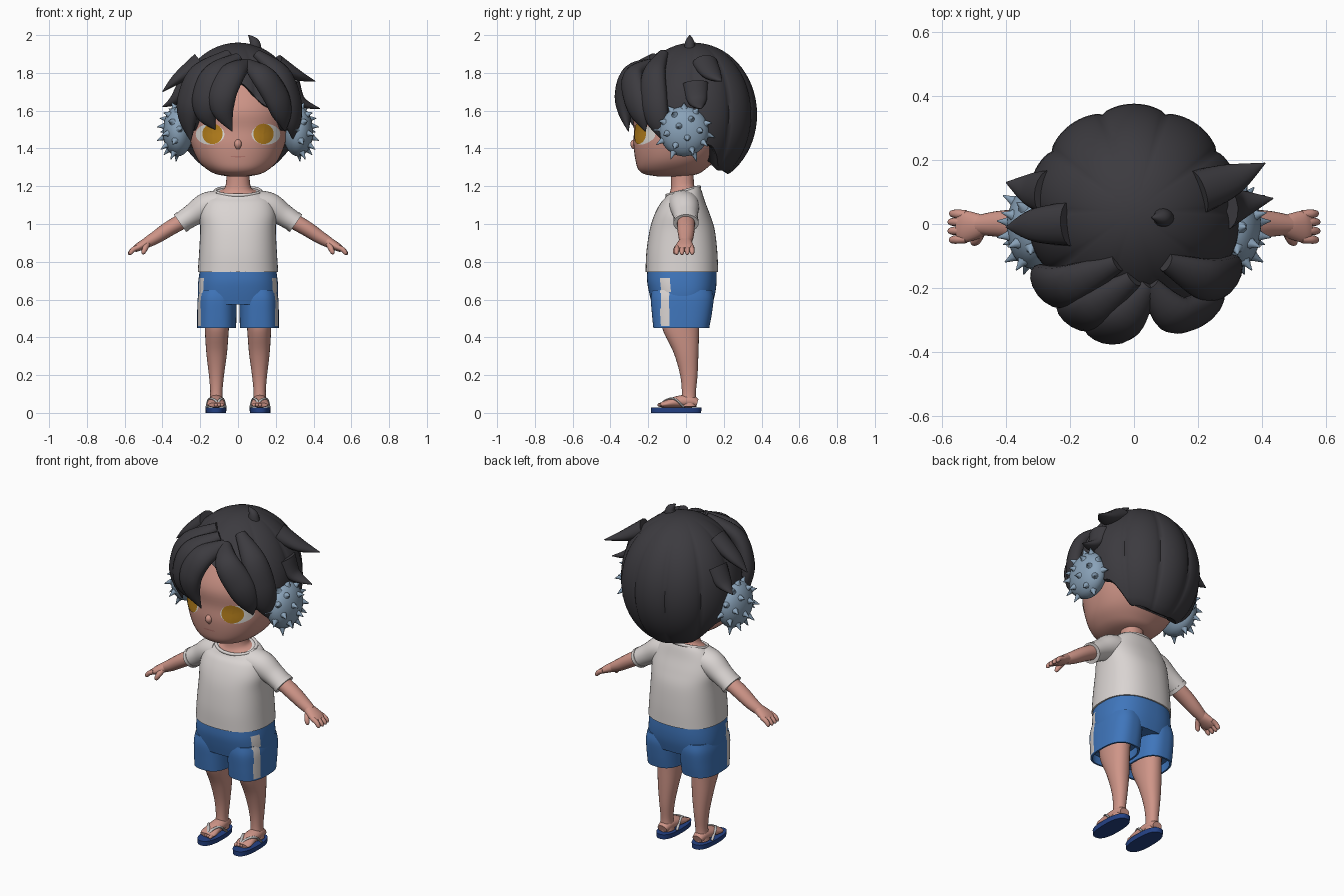
import bpy, math
from mathutils import Vector
from mathutils.bvhtree import BVHTree

if "Cube" in bpy.data.objects:
    bpy.data.objects.remove(bpy.data.objects["Cube"])


def material(name, rgb):
    m = bpy.data.materials.new(name)
    m.diffuse_color = (*rgb, 1)
    m.use_nodes = True
    m.node_tree.nodes["Principled BSDF"].inputs["Base Color"].default_value = m.diffuse_color
    return m


SKIN = material("skin", (0.62, 0.30, 0.245))
HAIR = material("charcoal hair", (0.045, 0.043, 0.050))
WHITE = material("white cloth", (0.70, 0.66, 0.645))
BLUE = material("shorts blue", (0.05, 0.18, 0.50))
NAVY = material("sandal navy", (0.018, 0.055, 0.24))
FLUFF = material("pale blue fluff", (0.25, 0.36, 0.48))
STRAP = material("strap grey", (0.52, 0.50, 0.50))
EYE = material("eye white", (0.75, 0.73, 0.70))
AMBER = material("amber", (0.48, 0.22, 0.012))
LIP = material("lip", (0.50, 0.20, 0.17))


def make(name, verts, faces, mats, mirror=False):
    me = bpy.data.meshes.new(name)
    me.from_pydata([tuple(v) for v in verts], [], faces)
    for m in mats:
        me.materials.append(m)
    me.polygons.foreach_set("use_smooth", [True] * len(me.polygons))
    me.set_sharp_from_angle(angle=math.radians(50))
    ob = bpy.data.objects.new(name, me)
    bpy.context.collection.objects.link(ob)
    if mirror:
        mod = ob.modifiers.new("mirror", 'MIRROR')
        mod.use_mirror_merge = False
    return ob


def skin_rows(name, rows, mat, mirror=False, extra=()):
    """Bridge closed rows of points and cap both ends."""
    n = len(rows[0])
    faces = [(r * n + i, r * n + (i + 1) % n, (r + 1) * n + (i + 1) % n, (r + 1) * n + i)
             for r in range(len(rows) - 1) for i in range(n)]
    last = (len(rows) - 1) * n
    faces += [tuple(range(n))[::-1], tuple(range(last, last + n))]
    return make(name, [p for r in rows for p in r], faces, [mat, *extra], mirror)


def spline(keys, steps):
    """Catmull-Rom through tuples of equal length."""
    out = []
    for i in range(len(keys) - 1):
        q = [keys[max(0, min(len(keys) - 1, i + j))] for j in (-1, 0, 1, 2)]
        for s in range(steps):
            t = s / steps
            out.append([0.5 * (2 * b + (c - a) * t + (2 * a - 5 * b + 4 * c - d) * t * t
                               + (3 * b - a - 3 * c + d) * t ** 3) for a, b, c, d in zip(*q)])
    return out + [list(keys[-1])]


def loft(name, secs, mat, power=2.2, steps=5, n=48, lip=0, mirror=False, extra=()):
    """Stack of superellipses, section = (cx, cy, z, half_x, half_y, tilt)."""
    secs = spline(secs, steps)
    if lip:  # hollow hem at the bottom
        x, y, z, a, b, k = secs[0]
        secs = [[x, y, z + 0.05, a - lip, b - lip, k], [x, y, z, a - lip, b - lip, k]] + secs
    rows = []
    for x, y, z, a, b, k in secs:
        row = []
        for i in range(n):
            c, s = math.cos(math.tau * i / n), math.sin(math.tau * i / n)
            px = a * math.copysign(abs(c) ** (2 / power), c)
            py = b * math.copysign(abs(s) ** (2 / power), s)
            row.append(Vector((x + px, y + py, z + k * py)))
        rows.append(row)
    return skin_rows(name, rows, mat, mirror, extra)


def tube(name, keys, mat, centre=None, steps=6, n=16, blunt=False, mirror=False):
    """Sweep of flattened ellipses, key = (x, y, z, half_width, half_depth)."""
    ks = spline(keys, steps)
    ps = [Vector(k[:3]) for k in ks]
    rows = []
    for j, k in enumerate(ks):
        t = (ps[min(j + 1, len(ps) - 1)] - ps[max(j - 1, 0)]).normalized()
        up = ps[j] - Vector(centre) if centre else Vector((0, 0, 1))
        up = (up - t * up.dot(t)).normalized()
        side = up.cross(t)
        f = j / (len(ks) - 1)
        sc = math.sqrt(max(0.03, 1 - ((f - 0.7) / 0.3) ** 2)) if blunt and f > 0.7 else 1
        rows.append([ps[j] + side * (max(k[3], .002) * sc * math.cos(math.tau * i / n))
                     + up * (max(k[4], .002) * sc * math.sin(math.tau * i / n)) for i in range(n)])
    return skin_rows(name, rows, mat, mirror)


# Head and neck
head = loft("head", [(0, -.08, 1.252, .05, .07, 0), (0, -.08, 1.264, .115, .14, 0),
                     (0, -.075, 1.29, .165, .178, 0), (0, -.055, 1.34, .213, .213, 0),
                     (0, -.03, 1.42, .248, .248, 0), (0, -.01, 1.5, .262, .266, 0),
                     (0, 0, 1.6, .27, .283, 0), (0, .01, 1.7, .25, .255, 0),
                     (0, .01, 1.8, .19, .19, 0), (0, .01, 1.86, .09, .09, 0)], SKIN)
loft("neck", [(0, -.015, 1.11, .12, .085, .26), (0, -.015, 1.165, .112, .082, .26),
              (0, -.018, 1.195, .068, .062, .1), (0, -.02, 1.3, .06, .06, 0)], SKIN)
tube("nose", [(0, -.262, 1.45, .008, .008), (0, -.275, 1.425, .02, .02),
              (0, -.27, 1.40, .012, .012)], SKIN, centre=(0, 0, 1.43))

# Eyes and mouth laid onto the face as thin plates
face = BVHTree.FromPolygons([v.co for v in head.data.vertices],
                            [tuple(p.vertices) for p in head.data.polygons])


def plate(name, cx, cz, rx, rz, off, mat, mirror=True):
    n, rings, pts = 32, 5, []
    for r in range(rings):
        k = (r + 0.05) / (rings - 0.95)
        for i in range(n):
            x, z = cx + k * rx * math.cos(math.tau * i / n), cz + k * rz * math.sin(math.tau * i / n)
            hit = face.ray_cast(Vector((x, -1, z)), Vector((0, 1, 0)))[0]
            pts.append((x, hit.y - off, z))
    faces = [(r * n + i, r * n + (i + 1) % n, (r + 1) * n + (i + 1) % n, (r + 1) * n + i)
             for r in range(rings - 1) for i in range(n)] + [tuple(range(n))]
    make(name, pts, faces, [mat], mirror)


plate("eye_white", .148, 1.475, .076, .055, .003, EYE)
plate("iris", .135, 1.477, .054, .054, .006, AMBER)
plate("mouth", 0, 1.357, .04, .004, .003, LIP, False)

# Hair cap: lobed shell whose hem height follows the direction
HEM = [(0, 1.27), (50, 1.29), (75, 1.42), (95, 1.5), (130, 1.5), (150, 1.62), (180, 1.75)]


def hem(a):
    d = math.degrees(min(a, math.tau - a))
    for (d0, z0), (d1, z1) in zip(HEM, HEM[1:]):
        if d <= d1:
            t = (d - d0) / (d1 - d0)
            return z0 + (z1 - z0) * t * t * (3 - 2 * t)
    return HEM[-1][1]


N, M = 140, 26
rows = []
for j in range(M + 1):
    row = []
    for i in range(N):
        a = math.tau * i / N
        th = max(.02, j / M) * math.acos((hem(a) - 1.58) / .38)
        g = 1.01 - .055 * math.sin(th) * (1 - abs(math.cos(5 * a)) ** .6)
        row.append(Vector((.333 * g * math.sin(th) * math.sin(a),
                           .04 + .333 * g * math.sin(th) * math.cos(a), 1.58 + .38 * math.cos(th))))
    rows.append(row)
for k, dz in ((.93, -.006), (.72, .02)):  # underside tucked against the head
    rows.append([Vector((p.x * k, .04 + (p.y - .04) * k, p.z + dz)) for p in rows[M]])
skin_rows("hair_cap", rows, HAIR)

# Fringe locks falling either side of the parting
LOCKS = {
    "fringe_left_inner": [(.05, -.19, 1.85), (-.025, -.29, 1.80), (-.08, -.325, 1.70), (-.08, -.325, 1.6), (-.03, -.305, 1.49)],
    "fringe_left_mid": [(0, -.17, 1.88), (-.12, -.26, 1.80), (-.17, -.28, 1.68), (-.165, -.275, 1.58), (-.12, -.265, 1.5)],
    "fringe_left_outer": [(-.05, -.12, 1.90), (-.2, -.19, 1.80), (-.26, -.195, 1.66), (-.265, -.18, 1.55), (-.25, -.17, 1.44)],
    "fringe_right_inner": [(.05, -.19, 1.85), (.125, -.28, 1.79), (.2, -.27, 1.68), (.235, -.24, 1.58), (.25, -.215, 1.49)],
    "fringe_right_outer": [(.1, -.12, 1.90), (.22, -.17, 1.80), (.275, -.17, 1.66), (.29, -.15, 1.54), (.29, -.13, 1.45)],
}
for name, pts in LOCKS.items():
    shape = [(.03, .025), (.068, .045), (.078, .048), (.06, .038), (.002, .002)]
    tube(name, [p + s for p, s in zip(pts, shape)], HAIR, centre=(0, .02, 1.58))

# Flicked side tufts and cowlick
TUFTS = [((.2, .1, 1.85), (.31, .14, 1.79), (.41, .19, 1.755)),
         ((.28, .05, 1.74), (.33, .06, 1.65), (.435, .08, 1.61)),
         ((-.2, 0, 1.86), (-.32, -.005, 1.77), (-.4, -.01, 1.70)),
         ((-.27, .1, 1.74), (-.33, .11, 1.66), (-.40, .13, 1.62))]
for pts in TUFTS:
    tube("side_tuft", [p + s for p, s in zip(pts, [(.07, .05), (.05, .03), (.002, .002)])],
         HAIR, centre=(0, .04, 1.5))
tube("cowlick", [(.09, .02, 1.93, .035, .03), (.085, .02, 1.965, .026, .024), (.055, .02, 2.0, .002, .002)],
     HAIR, centre=(0, -.8, 1.9))

# Fluffy ear muffs: rounded pad plus little spikes
C, R = Vector((.318, -.01, 1.49)), Vector((.08, .13, .132))
loft("ear_muff", [(C.x, C.y, C.z - R.z * math.cos(t), max(.004, R.x * math.sin(t)), max(.006, R.y * math.sin(t)), 0)
                  for t in [math.pi * i / 8 for i in range(9)]], FLUFF, power=2, steps=3, n=32, mirror=True)
for i in range(34):
    z = 1 - 2 * (i + .5) / 34
    a = i * 2.39996
    d = Vector((math.cos(a) * math.sqrt(1 - z * z), math.sin(a) * math.sqrt(1 - z * z), z))
    if d.x < -.15:
        continue
    base = C + Vector(d * R for d, R in zip(d, R))
    out = Vector(d / R for d, R in zip(d, R)).normalized()
    p, q, r = base - out * .012, base + out * .006, base + out * .034 - Vector((0, 0, .008))
    tube("muff_spike", [(*p, .026, .026), (*q, .013, .013), (*r, .002, .002)], FLUFF,
         centre=tuple(base + Vector((.3, -.5, .21))), steps=3, n=8, mirror=True)

# Shirt
loft("shirt_body", [(0, -.022, .745, .213, .192, 0), (0, -.022, .85, .206, .188, 0),
                    (0, -.02, .97, .2, .172, 0), (0, -.02, 1.05, .203, .147, 0),
                    (0, -.018, 1.115, .185, .118, .05), (0, -.015, 1.155, .152, .098, .2),
                    (0, -.015, 1.175, .122, .088, .26)], WHITE, power=2.4, lip=.012)
tube("collar", [(.12 * math.cos(a), -.015 + .086 * math.sin(a), 1.174 + .0224 * math.sin(a), .009, .009)
                for a in [math.tau * i / 16 for i in range(17)]], WHITE, steps=3, n=10)
tube("sleeve", [(.10, -.015, 1.105, .085, .075), (.17, -.008, 1.09, .078, .074), (.24, -.002, 1.048, .066, .06),
                (.302, 0, 1.008, .064, .054)], WHITE, n=28, mirror=True)
tube("sleeve_hem", [(.29, 0, 1.016, .067, .057), (.307, 0, 1.004, .067, .057)], WHITE, n=28, mirror=True)

# Arms, hands, fingers
tube("arm", [(.26, 0, 1.035, .046, .042), (.36, 0, .978, .046, .04), (.43, 0, .932, .04, .035),
             (.485, -.003, .9, .031, .028)], SKIN, n=20, mirror=True)
tube("palm", [(.465, -.002, .912, .03, .027), (.495, -.006, .895, .042, .026), (.53, -.008, .876, .05, .021),
              (.55, -.008, .864, .044, .015)], SKIN, n=20, mirror=True)
for y, ln in ((-.046, .9), (-.02, 1), (.006, 1), (.03, .88)):
    tube("finger", [(.525, y, .878, .014, .014), (.555, y * 1.05, .864, .0135, .0135),
                    (.53 + .05 * ln, y * 1.1, .838, .011, .011)], SKIN, n=10, blunt=True, mirror=True)
tube("thumb", [(.48, -.025, .895, .016, .016), (.492, -.05, .87, .015, .015), (.505, -.06, .84, .011, .011)],
     SKIN, n=10, blunt=True, centre=(0, 0, .8), mirror=True)

# Shorts with a pale stripe on each side
hips = loft("shorts_hips", [(0, -.02, .575, .207, .16, 0), (0, -.02, .64, .213, .176, 0),
                            (0, -.022, .70, .21, .184, 0), (0, -.022, .765, .2, .183, 0)],
            BLUE, power=2.5, n=96, extra=(WHITE,))
legs = loft("shorts_leg", [(.113, -.025, .45, .103, .148, 0), (.112, -.022, .52, .104, .158, 0),
                           (.11, -.02, .6, .104, .166, 0), (.105, -.02, .65, .1, .16, 0)],
            BLUE, power=2.6, n=96, lip=.01, mirror=True, extra=(WHITE,))
for ob in (hips, legs):
    for p in ob.data.polygons:
        c = p.center
        if abs(c.x) > .14 and -.135 < c.y < -.085 and .46 < c.z < .72 and abs(p.normal.z) < .8:
            p.material_index = 1

# Legs, feet, toes
loft("leg", [(.116, .012, .035, .04, .045, 0), (.115, .015, .1, .032, .037, 0), (.114, .015, .2, .04, .046, 0),
             (.113, 0, .32, .055, .066, 0), (.112, -.028, .45, .064, .098, 0), (.11, -.025, .56, .07, .1, 0)],
     SKIN, n=28, mirror=True)
tube("foot", [(.116, .06, .052, .03, .022), (.116, .02, .062, .038, .034), (.116, -.05, .058, .043, .03),
              (.117, -.11, .046, .048, .018), (.118, -.135, .042, .038, .012)], SKIN, n=20, mirror=True)
for i in range(5):
    x, y = .084 + i * .0165, -.152 + .006 * i
    tube("toe", [(x, -.115, .042, .009, .01), (x, (y - .115) / 2, .043, .01, .01), (x, y, .04, .009, .009)],
         SKIN, n=8, blunt=True, mirror=True)

# Sandals
loft("sandal_sole", [(.117, -.052, 0, .054, .132, 0), (.117, -.052, .028, .056, .134, 0)],
     NAVY, power=2.5, steps=1, mirror=True)
for s in (-1, 1):
    tube("sandal_strap", [(.108, -.132, .045, .007, .005), (.11 + .012 * s, -.105, .068, .008, .006),
                          (.116 + .036 * s, -.06, .073, .008, .006), (.116 + .048 * s, -.01, .03, .008, .006)],
         STRAP, n=8, mirror=True)
